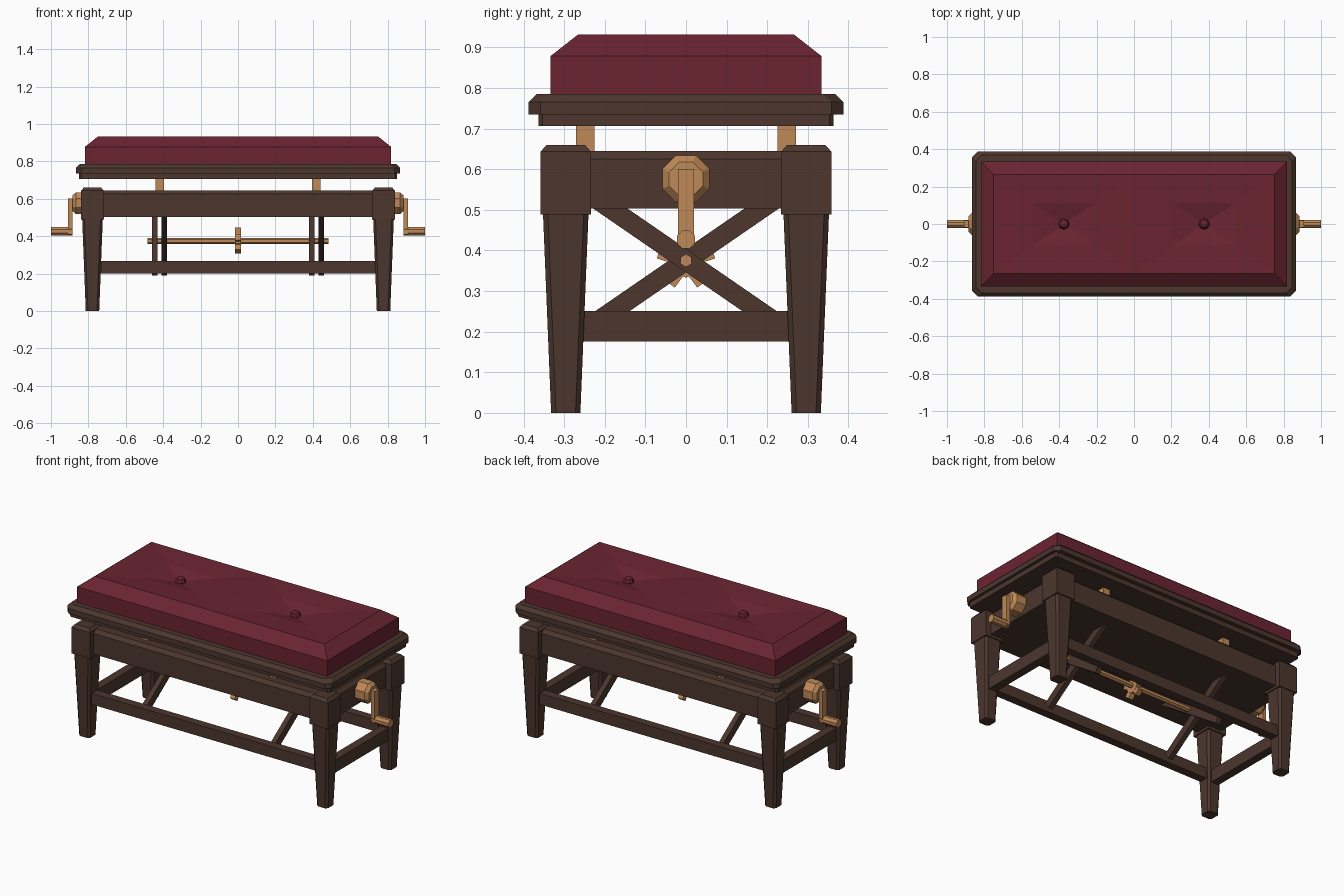
import bpy, bmesh
from math import pi, radians, hypot, atan2
from mathutils import Matrix, Vector

old = bpy.data.objects.get("Cube")
if old:
    bpy.data.objects.remove(old)


def material(name, rgb):
    m = bpy.data.materials.new(name)
    m.use_nodes = True
    m.diffuse_color = (*rgb, 1)
    bsdf = m.node_tree.nodes["Principled BSDF"]
    bsdf.inputs["Base Color"].default_value = (*rgb, 1)
    bsdf.inputs["Roughness"].default_value = 0.8
    return m


WOOD = material("dark wood", (0.072, 0.037, 0.027))
LEATHER = material("red leather", (0.145, 0.018, 0.031))
BRASS = material("brass", (0.52, 0.25, 0.095))


def finish(name, bm, mat):
    bmesh.ops.recalc_face_normals(bm, faces=bm.faces)
    me = bpy.data.meshes.new(name)
    bm.to_mesh(me)
    bm.free()
    me.materials.append(mat)
    ob = bpy.data.objects.new(name, me)
    bpy.context.collection.objects.link(ob)
    return ob


def box(name, centre, size, mat, rotation=None):
    bm = bmesh.new()
    m = Matrix.Translation(centre) @ (rotation or Matrix())
    bmesh.ops.create_cube(bm, size=1, matrix=m @ Matrix.Diagonal((*size, 1)))
    return finish(name, bm, mat)


def loft(name, rings, mat, centre=(0, 0, 0), cut=0.0):
    """Stack of rectangles (half x, half y, z) with corners cut off."""
    bm = bmesh.new()
    loops = []
    for hx, hy, z in rings:
        pts = []
        for sx, sy in ((1, 1), (-1, 1), (-1, -1), (1, -1)):
            a, b = (sx * hx, sy * (hy - cut)), (sx * (hx - cut), sy * hy)
            corner = [a, b] if sx * sy > 0 else [b, a]
            pts += corner if cut else corner[:1]
        loops.append([bm.verts.new(Vector((x, y, z)) + Vector(centre)) for x, y in pts])
    n = len(loops[0])
    for low, high in zip(loops, loops[1:]):
        for i in range(n):
            bm.faces.new((low[i], low[(i + 1) % n], high[(i + 1) % n], high[i]))
    bm.faces.new(loops[0])
    bm.faces.new(loops[-1])
    return finish(name, bm, mat)


def turned(name, x0, x1, r0, r1, z, sides, mat):
    """Faceted cylinder along x, flat side up for octagons."""
    bm = bmesh.new()
    m = (Matrix.Translation(((x0 + x1) / 2, 0, z)) @ Matrix.Rotation(pi / 2, 4, 'Y')
         @ Matrix.Rotation(pi / sides if sides == 8 else pi / 2, 4, 'Z'))
    if x1 < x0:
        m = m @ Matrix.Rotation(pi, 4, 'X')
    bmesh.ops.create_cone(bm, cap_ends=True, segments=sides, radius1=r0, radius2=r1,
                          depth=abs(x1 - x0), matrix=m)
    return finish(name, bm, mat)


# Cushion: sides, sloped border and two tufted panels
bm = bmesh.new()


def ring(hx, hy, z, cx=0):
    return [(cx + sx * hx, sy * hy, z) for sx, sy in ((-1, -1), (1, -1), (1, 1), (-1, 1))]


def band(a, b):
    for i in range(4):
        j = (i + 1) % 4
        bm.faces.new([bm.verts.new(p) for p in (a[i], a[j], b[j], b[i])])


border = ring(0.75, 0.265, 0.932)
band(ring(0.818, 0.334, 0.78), ring(0.818, 0.334, 0.878))
band(ring(0.818, 0.334, 0.878), border)
for side in (-1, 1):
    cx = side * 0.375
    inner = ring(0.165, 0.11, 0.922, cx)
    band(ring(0.375, 0.265, 0.932, cx), inner)
    band(inner, ring(0.01, 0.01, 0.895, cx))
bm.faces.new([bm.verts.new(p) for p in ring(0.818, 0.334, 0.78)])
bmesh.ops.remove_doubles(bm, verts=bm.verts, dist=0.0005)
finish("cushion", bm, LEATHER)

# Tuft buttons
for side in (-1, 1):
    bm = bmesh.new()
    bmesh.ops.create_uvsphere(bm, u_segments=8, v_segments=4, radius=0.03,
                              matrix=Matrix.Translation((side * 0.375, 0, 0.9)))
    finish("tuft_button", bm, LEATHER)

# Seat board with chamfered rim, and the ledge below it
loft("seat_board", [(0.866, 0.388, 0.735), (0.866, 0.388, 0.765), (0.846, 0.368, 0.785)],
     WOOD, cut=0.03)
loft("seat_ledge", [(0.85, 0.363, 0.706), (0.85, 0.363, 0.736)], WOOD, cut=0.01)

# Apron body
loft("apron", [(0.805, 0.325, 0.503), (0.805, 0.325, 0.625), (0.785, 0.305, 0.645)], WOOD)

for sx in (-1, 1):
    for sy in (-1, 1):
        # Leg with square head and tapering shaft
        spot = (sx * 0.778, sy * 0.296, 0)
        loft("leg_head", [(0.061, 0.062, 0.488), (0.061, 0.062, 0.643), (0.046, 0.047, 0.66)],
             WOOD, spot)
        loft("leg_shaft", [(0.036, 0.036, 0), (0.055, 0.056, 0.49)], WOOD, spot, cut=0.012)
        # Lifting post
        box("lift_post", (sx * 0.418, sy * 0.248, 0.675), (0.045, 0.045, 0.08), BRASS)

# Stretchers between the legs
for s in (-1, 1):
    box("long_stretcher", (0, s * 0.296, 0.233), (1.5, 0.05, 0.066), WOOD)
    box("end_stretcher", (s * 0.778, 0, 0.213), (0.05, 0.54, 0.075), WOOD)

# Crossed braces, each pair side by side
for s in (-1, 1):
    for x, tilt in ((0.395, 1), (0.445, -1)):
        run, rise = 0.24, 0.165
        box("cross_brace", (s * x, 0, 0.375), (0.03, 2 * hypot(run, rise), 0.048), WOOD,
            Matrix.Rotation(tilt * s * atan2(rise, run), 4, 'X'))

# Central shaft with a five-spoke hand wheel
turned("shaft", -0.485, 0.485, 0.016, 0.016, 0.375, 6, BRASS)
turned("wheel_hub", -0.016, 0.016, 0.042, 0.042, 0.375, 10, BRASS)
for k in range(5):
    turn = Matrix.Rotation(radians(72 * k), 4, 'X')
    box("wheel_spoke", Vector((0, 0, 0.375)) + turn @ Vector((0, 0, 0.05)),
        (0.03, 0.034, 0.04), BRASS, turn)

# Side cranks
for s in (-1, 1):
    turned("crank_plate", s * 0.8, s * 0.867, 0.063, 0.063, 0.576, 8, BRASS)
    turned("crank_plate_cap", s * 0.867, s * 0.885, 0.063, 0.045, 0.576, 8, BRASS)
    box("crank_arm", (s * 0.896, 0, 0.505), (0.024, 0.04, 0.19), BRASS)
    turned("crank_handle", s * 0.885, s * 1.0, 0.024, 0.024, 0.427, 8, BRASS)
